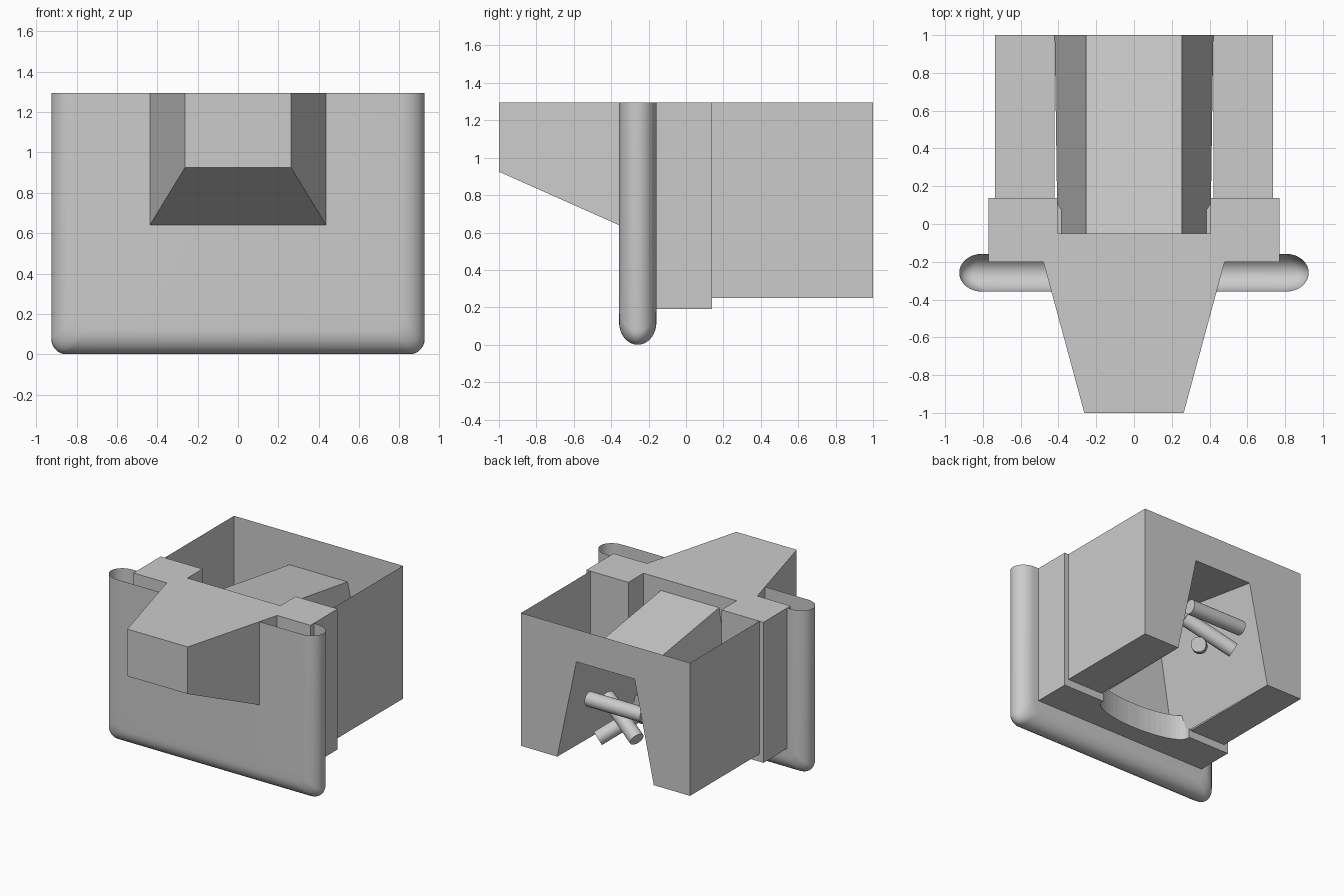
import bpy, bmesh, math
from mathutils import Vector

old = bpy.data.objects.get("Cube")
if old:
    bpy.data.objects.remove(old, do_unlink=True)

grey = bpy.data.materials.new("plain grey")
grey.use_nodes = True
COLOUR = (0.6, 0.6, 0.6, 1)
grey.diffuse_color = COLOUR
grey.node_tree.nodes["Principled BSDF"].inputs["Base Color"].default_value = COLOUR

TOP = 1.295


def finish(name, bm, smooth=False):
    bmesh.ops.remove_doubles(bm, verts=bm.verts, dist=1e-5)
    bmesh.ops.recalc_face_normals(bm, faces=bm.faces)
    mesh = bpy.data.meshes.new(name)
    bm.to_mesh(mesh)
    bm.free()
    mesh.materials.append(grey)
    obj = bpy.data.objects.new(name, mesh)
    bpy.context.collection.objects.link(obj)
    if smooth:
        bpy.ops.object.select_all(action="DESELECT")
        obj.select_set(True)
        bpy.context.view_layer.objects.active = obj
        bpy.ops.object.shade_smooth_by_angle(angle=math.radians(35))
    return obj


def face(bm, pts):
    return bm.faces.new([bm.verts.new(p) for p in pts])


def prism(name, plan, z0, z1):
    """Closed prism over a plan outline; z0 may be a function of y."""
    low = z0 if callable(z0) else (lambda y: z0)
    bm = bmesh.new()
    n = len(plan)
    face(bm, [(x, y, z1) for x, y in plan])
    face(bm, [(x, y, low(y)) for x, y in plan])
    for i in range(n):
        (ax, ay), (bx, by) = plan[i], plan[(i + 1) % n]
        face(bm, [(ax, ay, low(ay)), (bx, by, low(by)), (bx, by, z1), (ax, ay, z1)])
    return finish(name, bm)


def mirrored(half):
    return half + [(-x, y) for x, y in reversed(half)]


# Rounded plate, open along the top: U outlines lofted through its thickness
def u_outline(inset, y):
    w, r = 0.925 - inset, 0.075
    right = [(w, TOP)]
    for i in range(9):
        a = math.radians(90 * i / 8)
        right.append((w - r + r * math.cos(a), inset + r - r * math.sin(a)))
    return [Vector((x, y, z)) for x, z in mirrored(right)]


bm = bmesh.new()
rows = []
for i in range(17):
    t = math.radians(-90 + 180 * i / 16)
    rows.append([bm.verts.new(p) for p in
                 u_outline(0.12 * (1 - math.cos(t)), -0.258 + 0.1 * math.sin(t))])
for a, b in zip(rows, rows[1:]):
    for i in range(len(a) - 1):
        bm.faces.new((a[i], a[i + 1], b[i + 1], b[i]))
bm.faces.new(rows[0])
bm.faces.new(rows[-1])
finish("rounded_plate", bm, smooth=True)

# Tapered front nose with a sloping underside
prism("front_nose", mirrored([(0.48, -0.2), (0.263, -1.0)]),
      lambda y: 0.925 - (y + 1) * 0.445, TOP)

# Collar around the pocket, and the curved sill beneath it
prism("collar", mirrored([(0.77, -0.2), (0.77, 0.138), (0.405, 0.138), (0.405, -0.05)]),
      0.19, TOP)
arc = [(0.405 * math.cos(math.pi * i / 24), 0.12 - 0.13 * math.sin(math.pi * i / 24))
       for i in range(13)]
prism("curved_sill", mirrored([(0.405, -0.05)] + arc[:-1]), 0.19, 0.39)

# Open-topped rear tray of thin walls, with a tapered tunnel along its floor
W, Y0, Y1, Z0 = 0.735, 0.138, 1.0, 0.25
bm = bmesh.new()
for s in (1, -1):
    face(bm, [(s * W, Y0, Z0), (s * W, Y1, Z0), (s * W, Y1, TOP), (s * W, Y0, TOP)])
    face(bm, [(s * 0.42, Y0, Z0), (s * 0.42, Y1, Z0), (s * W, Y1, Z0), (s * W, Y0, Z0)])
    face(bm, [(s * 0.42, Y1, Z0), (s * W, Y1, Z0), (s * W, Y1, TOP),
              (s * 0.253, Y1, TOP), (s * 0.253, Y1, 1.04)])
face(bm, [(-0.253, Y1, 1.04), (0.253, Y1, 1.04), (0.253, Y1, TOP), (-0.253, Y1, TOP)])
finish("rear_tray", bm)

bm = bmesh.new()
for s in (1, -1):
    face(bm, [(s * 0.42, Y1, Z0), (s * 0.253, Y1, 1.04), (s * 0.253, -0.05, 1.2),
              (s * 0.405, -0.05, Z0)])
face(bm, [(-0.253, Y1, 1.04), (0.253, Y1, 1.04), (0.253, -0.05, 1.2), (-0.253, -0.05, 1.2)])
finish("tunnel", bm)


# Three crossing pins inside the tunnel
def pin(name, start, direction, length, r=0.056):
    d = Vector(direction).normalized()
    bm = bmesh.new()
    bmesh.ops.create_cone(bm, cap_ends=True, segments=32, radius1=r, radius2=r, depth=length)
    obj = finish(name, bm, smooth=True)
    obj.rotation_euler = d.to_track_quat("Z", "Y").to_euler()
    obj.location = Vector(start) + d * length / 2


pin("upper_pin", (0.22, 0.89, 0.715), (-1, 0, 0), 0.48)
pin("right_pin", (-0.194, 0.888, 0.507), (1, -0.374, 0.557), 0.42)
pin("left_pin", (0.141, 0.894, 0.428), (-0.58, -0.66, 0.47), 0.45)
